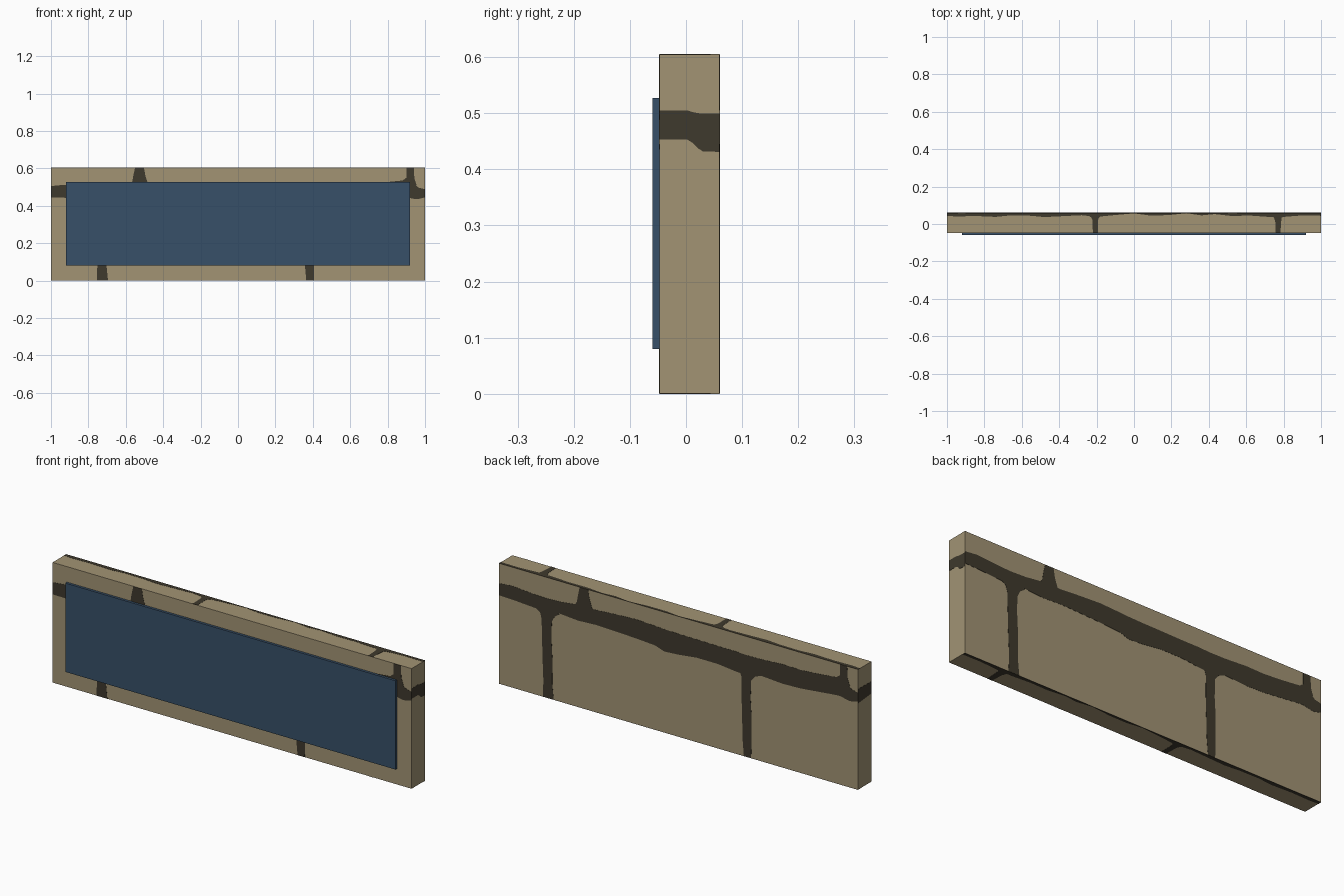
import bpy, bmesh

# Overall sizes
Y0, Y1, H = -0.047, 0.06, 0.605
LIFT, SINK = 0.0008, 0.001


def material(name, rgb):
    m = bpy.data.materials.new(name)
    m.diffuse_color = (*rgb, 1)
    return m


stone = material("tan stone", (0.36, 0.295, 0.175))
mortar = material("dark mortar", (0.049, 0.041, 0.026))
blue = material("navy panel", (0.038, 0.079, 0.138))


def finish(bm, name, mat):
    bmesh.ops.recalc_face_normals(bm, faces=bm.faces)
    me = bpy.data.meshes.new(name)
    bm.to_mesh(me)
    bm.free()
    me.materials.append(mat)
    ob = bpy.data.objects.new(name, me)
    bpy.context.collection.objects.link(ob)
    return ob


def box(name, lo, hi, mat):
    bm = bmesh.new()
    bmesh.ops.create_cube(bm, size=1)
    for v in bm.verts:
        v.co = [(a + b) / 2 + c * (b - a) for a, b, c in zip(lo, hi, v.co)]
    return finish(bm, name, mat)


def strips(name, bands, place):
    """Thin plates: each band is (upright, [(s, low, high), ...])."""
    bm = bmesh.new()
    for upright, pts in bands:
        prev = None
        for s, a, b in pts:
            ring = []
            for t, d in ((a, -SINK), (b, -SINK), (b, LIFT), (a, LIFT)):
                u, v = (t, s) if upright else (s, t)
                ring.append(bm.verts.new(place(u, v, d)))
            if prev:
                for i in range(4):
                    j = (i + 1) % 4
                    bm.faces.new((prev[i], prev[j], ring[j], ring[i]))
            else:
                bm.faces.new(ring)
            prev = ring
        bm.faces.new(prev[::-1])
    return finish(bm, name, mortar)


# Main slab and raised front panel
box("stone_slab", (-1, Y0, 0), (1, Y1, H), stone)
box("front_panel", (-0.92, -0.06, 0.08), (0.92, Y0, 0.527), blue)

# Masonry joints of the broad faces (back is the front pattern turned round)
course = [(-1, .445, .505), (-.93, .443, .512), (-.8, .435, .502), (-.74, .43, .50),
          (-.66, .443, .503), (-.56, .435, .515), (-.46, .44, .515), (-.36, .437, .522),
          (-.24, .432, .528), (-.13, .425, .523), (-.08, .408, .52), (0, .413, .518),
          (.1, .425, .517), (.22, .425, .515), (.31, .415, .515), (.38, .41, .512),
          (.46, .43, .513), (.58, .422, .52), (.68, .425, .518), (.78, .435, .525),
          (.88, .445, .535), (.9, .446, .55), (.94, .437, .545), (.95, .435, .51),
          (.965, .436, .497), (1, .445, .488)]
broad = [
    (False, course),
    (True, [(0, -.755, -.695), (.08, -.752, -.703), (.2, -.757, -.702), (.32, -.76, -.708),
            (.39, -.762, -.705), (.42, -.77, -.69), (.44, -.80, -.66)]),
    (True, [(0, .365, .405), (.08, .358, .407), (.2, .355, .408), (.3, .352, .402),
            (.39, .353, .405), (.415, .345, .425), (.43, .32, .46)]),
    (True, [(.50, -.58, -.475), (.53, -.565, -.485), (.56, -.56, -.495), (H, -.55, -.503)]),
    (True, [(.51, .89, .955), (.545, .90, .943), (H, .90, .94)]),
]
strips("front_joints", broad, lambda u, v, d: (u, Y0 - d, v))
strips("back_joints", broad, lambda u, v, d: (-u, Y1 + d, v))

# End faces: one course line each
strips("right_joint", [(False, [(Y0, .453, .505), (.002, .453, .505), (.012, .447, .502),
                                (.022, .437, .50), (.03, .432, .499), (Y1, .431, .499)])],
       lambda u, v, d: (1 + d, u, v))
strips("left_joint", [(False, [(Y0, .445, .505), (Y1, .435, .507)])],
       lambda u, v, d: (-1 - d, u, v))

# Top and underside: wavy line along the back edge plus two cross joints
wave = [(-1, .044), (-.95, .040), (-.85, .043), (-.74, .038), (-.66, .046), (-.55, .044),
        (-.48, .037), (-.38, .042), (-.28, .047), (-.2, .038), (-.12, .046), (0, .057),
        (.08, .046), (.18, .047), (.28, .058), (.36, .046), (.43, .053), (.52, .043),
        (.62, .045), (.72, .038), (.8, .038), (.9, .046), (1, .044)]
edge = [
    (False, [(x, y, Y1) for x, y in wave]),
    (True, [(Y0, -.22, -.193), (.02, -.222, -.193), (.034, -.228, -.188), (.05, -.25, -.165)]),
    (True, [(Y0, .758, .783), (.015, .755, .787), (.034, .748, .79), (.05, .725, .815)]),
]
strips("top_joints", edge, lambda u, v, d: (u, v, H + d))
strips("bottom_joints", edge, lambda u, v, d: (u, v, -d))
